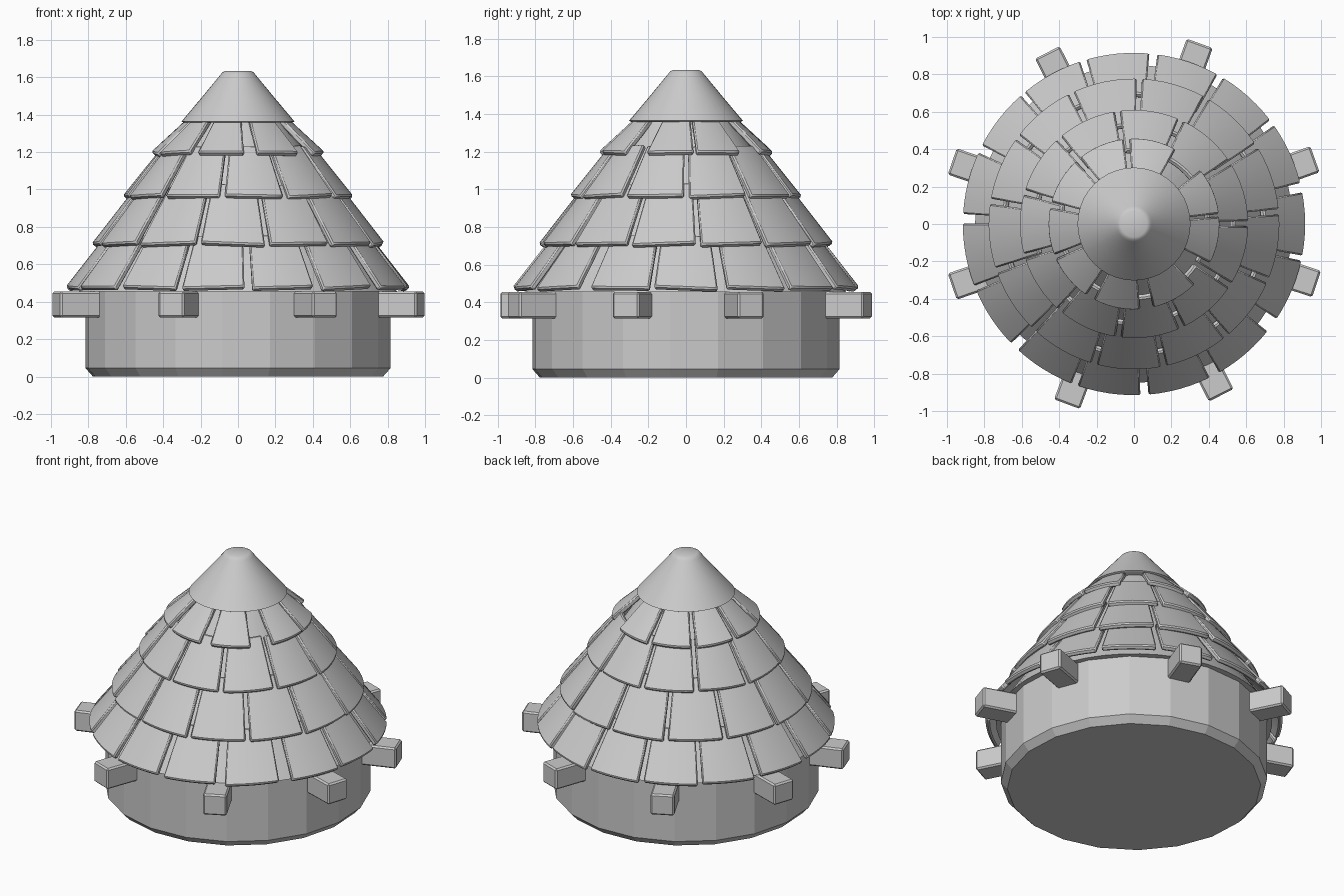
import bpy, bmesh, math, random
from math import sin, cos, radians, pi

if "Cube" in bpy.data.objects:
    bpy.data.objects.remove(bpy.data.objects["Cube"])

random.seed(4)


def finish(name, bm, bevel=0.0, smooth=None, segments=1):
    bmesh.ops.recalc_face_normals(bm, faces=bm.faces)
    mesh = bpy.data.meshes.new(name)
    bm.to_mesh(mesh)
    bm.free()
    ob = bpy.data.objects.new(name, mesh)
    bpy.context.collection.objects.link(ob)
    if bevel:
        mod = ob.modifiers.new("bevel", 'BEVEL')
        mod.width = bevel
        mod.segments = segments
        mod.limit_method = 'ANGLE'
        mod.angle_limit = radians(40)
    if smooth:
        bpy.ops.object.select_all(action='DESELECT')
        ob.select_set(True)
        bpy.context.view_layer.objects.active = ob
        bpy.ops.object.shade_smooth_by_angle(angle=radians(smooth))
    return ob


def lathe(name, profile, sides, turn=0.0, smooth=None):
    """Closed solid of revolution from (radius, height) points."""
    bm = bmesh.new()
    rings = [[bm.verts.new((r * cos(turn + 2 * pi * i / sides),
                            r * sin(turn + 2 * pi * i / sides), z))
              for i in range(sides)] for r, z in profile]
    for a, b in zip(rings, rings[1:]):
        for i in range(sides):
            j = (i + 1) % sides
            bm.faces.new((a[i], a[j], b[j], b[i]))
    bm.faces.new(rings[0])
    bm.faces.new(rings[-1])
    return finish(name, bm, smooth=smooth)


def add_tile(bm, center, width, bottom, top, thick=0.034, n=6):
    """Curved slab lying on the cone, spanning an angle around its center."""
    (rb, zb), (rt, zt) = bottom, top
    length = math.hypot(rb - rt, zt - zb)
    dr, dz = (zt - zb) / length * thick, (rb - rt) / length * thick
    tilt = random.uniform(-0.008, 0.008)
    section = [(rb, zb), (rt, zt), (rt - dr, zt - dz), (rb - dr, zb - dz)]
    rings = []
    for i in range(n + 1):
        u = i / n - 0.5
        a = radians(center + width * u)
        rings.append([bm.verts.new((r * cos(a), r * sin(a), z + 2 * u * tilt))
                      for r, z in section])
    for p, q in zip(rings, rings[1:]):
        for k in range(4):
            m = (k + 1) % 4
            bm.faces.new((p[k], p[m], q[m], q[k]))
    bm.faces.new(rings[0])
    bm.faces.new(rings[-1])


# Faceted drum wall with chamfered foot
lathe("drum_wall", [(0.78, 0), (0.82, 0.045), (0.82, 0.46)], 20, radians(12))

# Cone beneath the shingles
lathe("roof_core", [(0.85, 0.455), (0.24, 1.38)], 48, smooth=30)

# Roof cap with rounded tip
lathe("roof_cap", [(0.29, 1.358), (0.302, 1.364), (0.20, 1.485), (0.095, 1.612),
                   (0.085, 1.625), (0.07, 1.633)], 40, smooth=30)

# Rafter ends projecting under the eaves
for i, deg in enumerate((70, 19.7, -18.2, -63, -110.4, -161, 161, 116.8)):
    bm = bmesh.new()
    bmesh.ops.create_cube(bm, size=1)
    a = radians(deg)
    for v in bm.verts:
        x, y = 0.86 + v.co.x * 0.335, v.co.y * 0.148
        v.co = (x * cos(a) - y * sin(a), x * sin(a) + y * cos(a),
                0.385 + v.co.z * 0.14)
    finish(f"rafter_end_{i + 1}", bm, bevel=0.01)

# Overlapping shingle rows: tile centers, angular width, lower and upper edge
rows = [
    ([95.5, 71.5, 48, 24.5, 0, -23, -49.5, -74.5, -98.5, -122, -146.5, -169.5,
      166, 142, 119], 21.3, (0.92, 0.478), (0.70, 0.76)),
    ([-9 + 360 / 13 * k for k in range(13)], 25.6, (0.782, 0.712), (0.535, 1.03)),
    ([49.3 + 360 / 11 * k for k in range(11)], 30, (0.615, 0.967), (0.40, 1.235)),
    ([-140, -102, -61, -11, 23, 77, 113, 149, 185], 32, (0.462, 1.2), (0.25, 1.395)),
]
for i, (centers, width, bottom, top) in enumerate(rows):
    bm = bmesh.new()
    for c in centers:
        add_tile(bm, c, width, bottom, top)
    finish(f"shingle_row_{i + 1}", bm, bevel=0.008, smooth=30)
